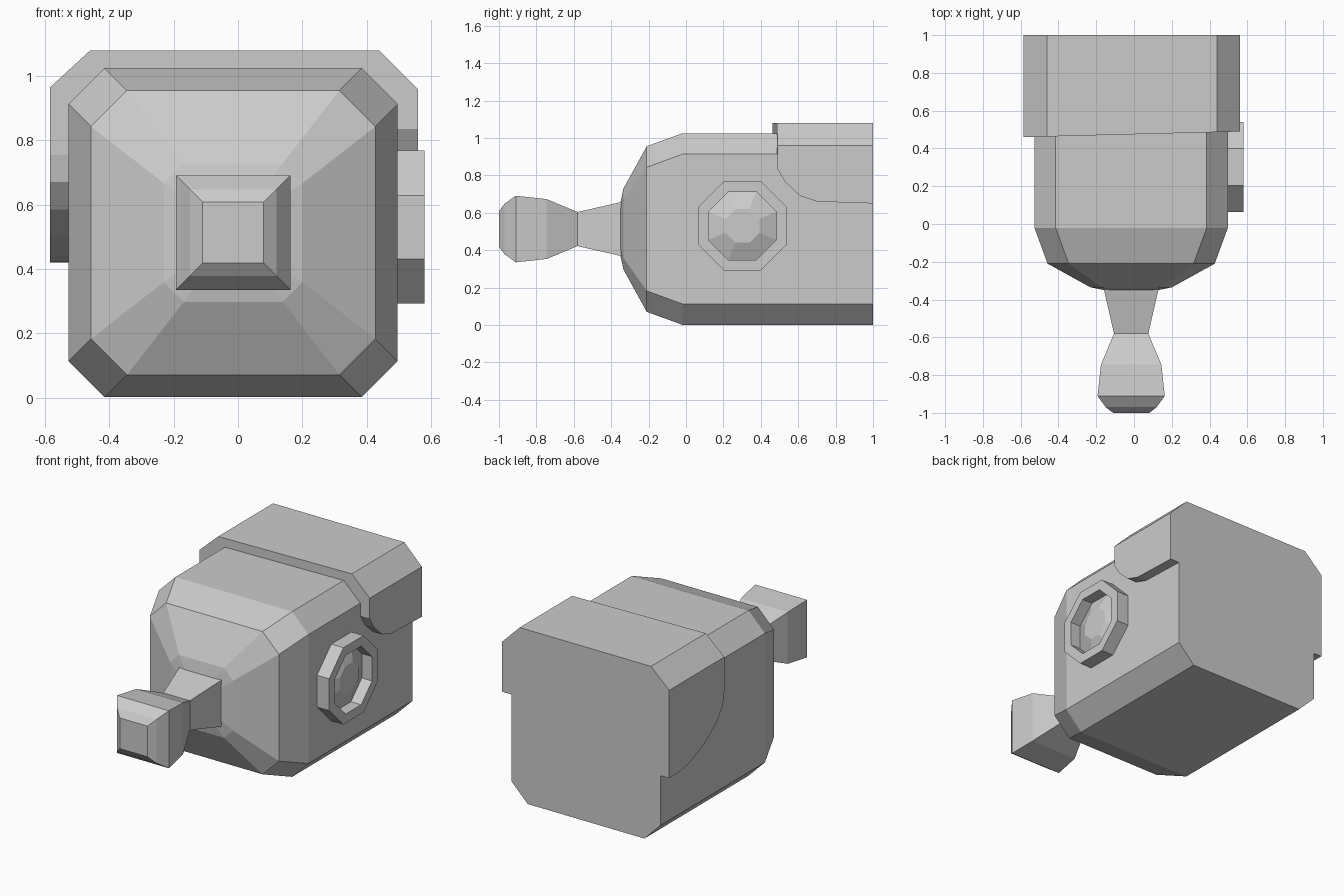
import bpy, bmesh, math

if "Cube" in bpy.data.objects:
    bpy.data.objects.remove(bpy.data.objects["Cube"])

CX, CZ = -0.015, 0.513          # shared axis of body and knob


def finish(name, bm):
    bmesh.ops.recalc_face_normals(bm, faces=bm.faces)
    me = bpy.data.meshes.new(name)
    bm.to_mesh(me)
    bm.free()
    ob = bpy.data.objects.new(name, me)
    bpy.context.scene.collection.objects.link(ob)
    return ob


def loft(name, rings, closed=False):
    """Skin equal-sized rings; cap the ends, or join last to first."""
    bm = bmesh.new()
    vs = [[bm.verts.new(p) for p in r] for r in rings]
    pairs = list(zip(vs, vs[1:]))
    if closed:
        pairs.append((vs[-1], vs[0]))
    n = len(rings[0])
    for a, b in pairs:
        for i in range(n):
            j = (i + 1) % n
            bm.faces.new((a[i], a[j], b[j], b[i]))
    if not closed:
        bm.faces.new(vs[0])
        bm.faces.new(vs[-1])
    return finish(name, bm)


def chamfered(h, c):
    k = h - c
    return [(k, h), (h, k), (h, -k), (k, -h), (-k, -h), (-h, -k), (-h, k), (-k, h)]


def square(h):
    return [(h, h), (h, -h), (-h, -h), (-h, h)]


def along_y(shape, y):
    return [(CX + u, y, CZ + v) for u, v in shape]


# Body with chamfered corners, tapered shoulder and shallow domed front
body = [(1.0, 0.512, 0.112), (-0.02, 0.512, 0.112), (-0.21, 0.4425, 0.112),
        (-0.335, 0.216, 0.062), (-0.357, 0.11, 0.032)]
loft("body", [along_y(chamfered(h, c), y) for y, h, c in body])

# Square knob with a narrow neck
knob = [(-0.335, 0.147), (-0.58, 0.091), (-0.745, 0.16),
        (-0.91, 0.178), (-0.97, 0.135), (-1.0, 0.095)]
loft("knob", [along_y(square(h), y) for y, h in knob])


# Rear cover arching over the body, front edge slightly skewed
def front_y(x):
    return 0.475 + 0.026 * x


arch = [(-0.585, 0.755), (-0.585, 0.965), (-0.46, 1.08), (0.44, 1.08),
        (0.56, 0.96), (0.56, 0.835), (0.497, 0.835), (0.497, 0.913),
        (0.385, 1.025), (-0.415, 1.025), (-0.527, 0.913), (-0.527, 0.755)]
loft("rear_cover", [[(x, front_y(x), z) for x, z in arch],
                    [(x, 1.0, z) for x, z in arch]])

# Curved flaps of the cover hanging down each side
left = [(1, 0.755), (0.46, 0.755), (0.475, 0.67), (0.54, 0.585), (0.65, 0.505),
        (0.8, 0.44), (0.9, 0.422), (1, 0.42)]
right = [(1, 0.835), (0.489, 0.835), (0.53, 0.765), (0.61, 0.69),
         (0.7, 0.66), (1, 0.65)]
for name, prof, x0, x1 in (("left_flap", left, -0.585, -0.527),
                           ("right_flap", right, 0.497, 0.56)):
    loft(name, [[(x, y, z) for y, z in prof] for x in (x0, x1)])


# Octagonal port on the right side: raised rim with a faceted lens inside
def port_ring(x, h):
    return [(x, 0.302 + u, 0.53 + v)
            for u, v in chamfered(h, h * (2 - math.sqrt(2)))]


loft("port_rim", [port_ring(0.48, 0.238), port_ring(0.58, 0.238),
                  port_ring(0.58, 0.182), port_ring(0.48, 0.182)], closed=True)
loft("port_lens", [port_ring(0.48, 0.182), port_ring(0.51, 0.182),
                   port_ring(0.55, 0.09)])
